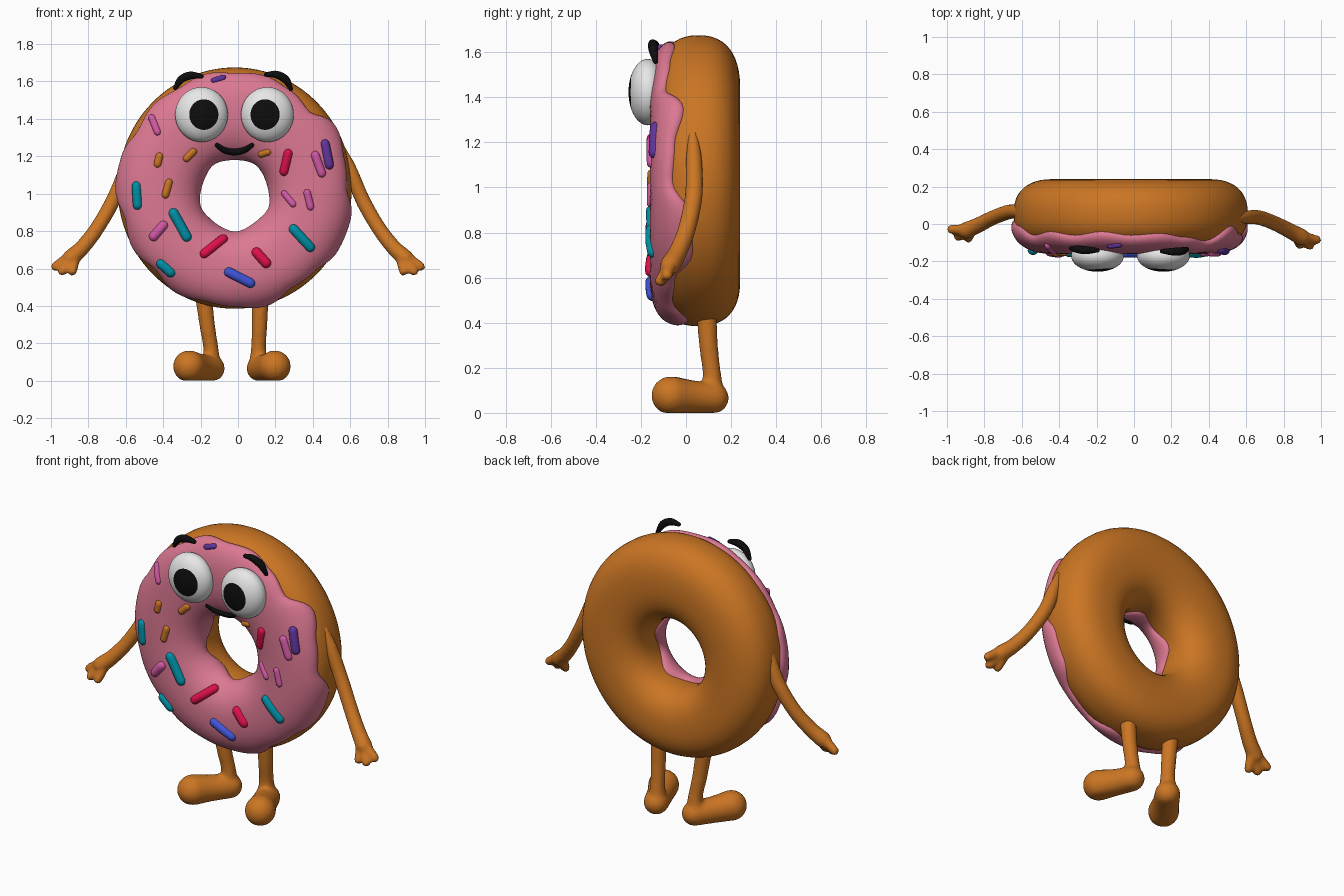
import bpy, bmesh, math
from mathutils import Vector, Matrix

if "Cube" in bpy.data.objects:
    bpy.data.objects.remove(bpy.data.objects["Cube"])

def mat(name, r, g, b):
    m = bpy.data.materials.new(name)
    m.diffuse_color = (r, g, b, 1)
    m.use_nodes = True
    m.node_tree.nodes["Principled BSDF"].inputs["Base Color"].default_value = m.diffuse_color
    return m

DOUGH = mat("dough brown", .60, .18, .017)
ICING = mat("icing pink", .72, .19, .29)
WHITE = mat("eye white", .80, .80, .80)
BLACK = mat("black", .004, .004, .004)
TEAL = mat("teal", .0, .28, .38)
RED = mat("red", .75, .005, .07)
PINK = mat("bright pink", .65, .10, .38)
PURPLE = mat("purple", .12, .035, .33)
BLUE = mat("blue", .05, .09, .70)

def finish(name, bm, *mats):
    bmesh.ops.recalc_face_normals(bm, faces=bm.faces)
    for f in bm.faces:
        f.smooth = True
    me = bpy.data.meshes.new(name)
    bm.to_mesh(me)
    bm.free()
    for m in mats:
        me.materials.append(m)
    ob = bpy.data.objects.new(name, me)
    bpy.context.collection.objects.link(ob)
    return ob

def skin(bm, rings, closed_u=False, closed_v=True):
    """Join rows of points with quads."""
    rows = [[bm.verts.new(p) for p in ring] for ring in rings]
    n, m = len(rows), len(rows[0])
    for i in range(n if closed_u else n - 1):
        for j in range(m if closed_v else m - 1):
            a, b = rows[i], rows[(i + 1) % n]
            bm.faces.new((a[j], a[(j + 1) % m], b[(j + 1) % m], b[j]))
    return rows

# ---- ring-shaped body surface -------------------------------------------
CX, CY, CZ = -.0175, .055, 1.03
R, A, B, N = .425, .22, .185, 2.4      # ring radius, half width, half depth, squareness

def spow(v, e):
    return math.copysign(abs(v) ** e, v)

def drop(rho):                          # the hole sits a little low
    return .035 * min(1, max(0, (.645 - rho) / .44))

def body_point(th, ph, t=0):
    rho = R + (A + t) * spow(math.cos(ph), 2 / N)
    y = CY - (B + t) * spow(math.sin(ph), 2 / N)
    return Vector((CX + .97 * rho * math.cos(th), y,
                   CZ + rho * math.sin(th) - drop(rho)))

def front_point(x, z, lift=0):
    """Point on the front of the icing at x, z."""
    rho = R
    for _ in range(8):
        rho = math.hypot((x - CX) / .97, z - CZ + drop(rho))
    s = min(1, abs(rho - R) / (A + .03))
    return Vector((x, CY - (B + .03) * (1 - s ** N) ** (1 / N) - lift, z))

SEG = 120
angles = [2 * math.pi * i / SEG for i in range(SEG)]
bm = bmesh.new()
skin(bm, [[body_point(th, 2 * math.pi * k / 48) for k in range(48)] for th in angles], True)
finish("dough_ring", bm, DOUGH)

# ---- icing with a wavy, dripping rim ------------------------------------
RIM = [-.06, -.05, -.01, -.09, -.07, -.05, -.06, -.04, -.06, -.04, -.06, -.01,
       .02, -.05, -.01, -.06, -.01, -.05, -.04, .01, -.06, -.05, .03, .03]

def rim_y(th):
    f = th / (2 * math.pi) * len(RIM)
    i = int(f)
    u = (1 - math.cos(math.pi * (f - i))) / 2
    return RIM[i % len(RIM)] * (1 - u) + RIM[(i + 1) % len(RIM)] * u

def angle_at(y):
    return math.asin(max(-1, min(1, spow((CY - y) / B, N / 2))))

bm = bmesh.new()
rings = []
for th in angles:
    p0 = angle_at(rim_y(th))
    p1 = math.pi - angle_at(.025 + .025 * math.sin(5 * th))
    ring = []
    for k in range(33):
        u = (1 - math.cos(math.pi * k / 32)) / 2
        t = .036 * math.sqrt(max(0, 1 - abs(2 * u - 1) ** 8)) - .006
        ring.append(body_point(th, p0 + (p1 - p0) * u, t))
    rings.append(ring)
skin(bm, rings, True, False)
finish("icing", bm, ICING)

# ---- round-ended tubes ---------------------------------------------------
def tube(bm, pts, sub=6, sides=16):
    """Smooth tube through (x, y, z, radius) points."""
    P = [Vector(p) for p in pts]
    P = [2 * P[0] - P[1]] + P + [2 * P[-1] - P[-2]]
    S = []
    for i in range(1, len(P) - 2):
        a, b, c, d = P[i - 1:i + 3]
        for k in range(sub):
            t = k / sub
            S.append(.5 * (2 * b + (c - a) * t + (2 * a - 5 * b + 4 * c - d) * t * t
                           + (3 * b - a - 3 * c + d) * t ** 3))
    S.append(P[-2])
    C = [s.to_3d() for s in S]
    T = [(C[min(i + 1, len(C) - 1)] - C[max(i - 1, 0)]).normalized() for i in range(len(C))]
    caps = [math.radians(a) for a in (85, 65, 45, 22)]
    rows = [(C[0] - T[0] * S[0].w * math.sin(a), T[0], S[0].w * math.cos(a)) for a in caps]
    rows += [(c, t, s.w) for c, t, s in zip(C, T, S)]
    rows += [(C[-1] + T[-1] * S[-1].w * math.sin(a), T[-1], S[-1].w * math.cos(a))
             for a in reversed(caps)]
    side = T[0].orthogonal()
    rings = []
    for c, t, r in rows:
        side = (side - t * side.dot(t)).normalized()
        up = t.cross(side)
        rings.append([c + r * (side * math.cos(a) + up * math.sin(a))
                      for a in (2 * math.pi * j / sides for j in range(sides))])
    v = skin(bm, rings)
    bm.faces.new(v[0])
    bm.faces.new(v[-1])

def blend(ob, voxel=.011):
    """Melt overlapping tubes into one soft skin."""
    m = ob.modifiers.new("merge", 'REMESH')
    m.mode, m.voxel_size, m.use_smooth_shade = 'VOXEL', voxel, True
    s = ob.modifiers.new("soften", 'SMOOTH')
    s.factor, s.iterations = .5, 5

# ---- arms with three-fingered hands -------------------------------------
ARM = [(.555, .03, 1.24, .022), (.60, .035, 1.13, .036), (.665, .035, .97, .04),
       (.75, .005, .82, .04), (.83, -.035, .715, .042), (.895, -.07, .655, .046)]
TIPS = [(.977, -.085, .61), (.94, -.115, .585), (.885, -.11, .585)]
for name, sx in (("right_arm", 1), ("left_arm", -1)):
    def place(p):
        y = p[1] if sx > 0 else p[1] + .03 + max(0, p[0] - .87) * .25
        return (sx * p[0], y, *p[2:])
    bm = bmesh.new()
    tube(bm, [place(p) for p in ARM])
    for i, tip in enumerate(TIPS):
        base = (.905 - .015 * i, -.07, .66 - .008 * i, .03)
        tube(bm, [place(base), place((*tip, .025))])
    blend(finish(name, bm, DOUGH))

# ---- legs and feet -------------------------------------------------------
for name, hip, ankle, toe in (("left_leg", -.185, -.145, (-.262, -.06)),
                              ("right_leg", .12, .11, (.197, -.068))):
    bm = bmesh.new()
    tube(bm, [(hip, .09, .46, .046), ((hip + ankle) / 2, .1, .3, .042),
              (ankle, .115, .17, .041), (ankle, .118, .08, .055)])
    mid = ((ankle + toe[0]) / 2, (.12 + toe[1]) / 2)
    tube(bm, [(ankle + .005, .12, .066, .07), (*mid, .07, .074), (*toe, .077, .086)], sides=24)
    for v in bm.verts:                  # flat soles
        v.co.z = max(v.co.z, 0)
    blend(finish(name, bm, DOUGH))

# ---- eyes: pupil is the front cap of each ball --------------------------
for name, x, turn in (("left_eye", -.195, 6), ("right_eye", .157, -6)):
    bm = bmesh.new()
    bmesh.ops.create_uvsphere(bm, u_segments=48, v_segments=32, radius=1)
    for f in bm.faces:
        f.material_index = int(f.calc_center_median().z > math.cos(math.radians(33.75)))
    bm.transform(Matrix.Translation((x, -.17, 1.423)) @ Matrix.Diagonal((.141, .085, .147, 1))
                 @ Matrix.Rotation(math.radians(turn), 4, 'Z')
                 @ Matrix.Rotation(math.radians(90), 4, 'X'))
    finish(name, bm, WHITE, BLACK)

# ---- eyebrows ------------------------------------------------------------
for name, pts in (
        ("left_eyebrow", [(-.335, -.13, 1.565, .012), (-.305, -.135, 1.61, .02),
                          (-.255, -.14, 1.632, .021), (-.195, -.14, 1.628, .012)]),
        ("right_eyebrow", [(.15, -.145, 1.637, .012), (.205, -.148, 1.637, .02),
                           (.255, -.145, 1.61, .021), (.283, -.135, 1.56, .012)])):
    bm = bmesh.new()
    tube(bm, pts)
    finish(name, bm, BLACK)

# ---- mouth ---------------------------------------------------------------
bm = bmesh.new()
tube(bm, [(*front_point(x, z), r) for x, z, r in (
    (-.112, 1.26, .012), (-.075, 1.235, .017), (-.02, 1.225, .02),
    (.035, 1.235, .017), (.075, 1.26, .012))])
finish("mouth", bm, BLACK)

# ---- sprinkles: end points in front view and thickness -------------------
SPRINKLES = {
    "purple": (PURPLE, [(-.13, 1.605, -.08, 1.62, .016), (.465, 1.265, .487, 1.155, .026)]),
    "pink": (PINK, [(-.46, 1.405, -.43, 1.33, .02), (.413, 1.205, .447, 1.11, .024),
                    (.25, 1.0, .295, .945, .019), (.37, 1.005, .388, .93, .02),
                    (-.45, .772, -.40, .83, .026)]),
    "brown": (DOUGH, [(-.42, 1.20, -.43, 1.16, .021), (-.24, 1.225, -.275, 1.19, .021),
                      (.125, 1.212, .16, 1.223, .019), (-.37, 1.06, -.388, .995, .021)]),
    "red": (RED, [(.268, 1.215, .247, 1.12, .025), (-.18, .68, -.08, .757, .026),
                  (.10, .685, .15, .63, .028)]),
    "teal": (TEAL, [(-.543, 1.04, -.537, .94, .026), (-.345, .895, -.275, .77, .028),
                    (.298, .81, .385, .715, .027), (-.41, .625, -.36, .58, .027)]),
    "blue": (BLUE, [(-.048, .58, .065, .523, .027)]),
}
for name, (m, items) in SPRINKLES.items():
    bm = bmesh.new()
    for x1, z1, x2, z2, r in items:
        xm, zm = (x1 + x2) / 2, (z1 + z2) / 2
        tube(bm, [(*front_point(x, z, -.006), r) for x, z in ((x1, z1), (xm, zm), (x2, z2))],
             sub=3, sides=12)
    finish(name + "_sprinkles", bm, m)
